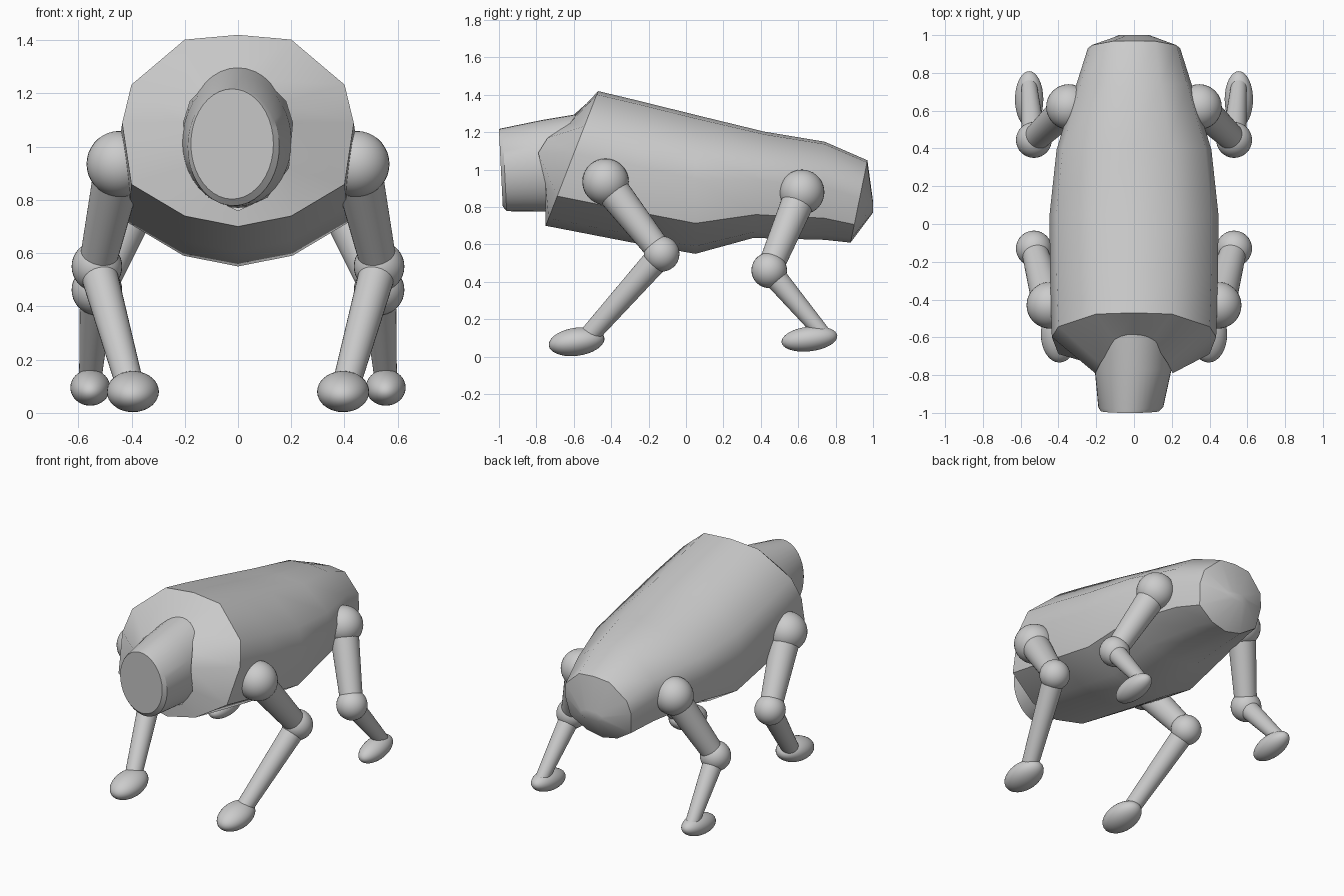
import bpy, bmesh, math
from mathutils import Vector, Matrix

if "Cube" in bpy.data.objects:
    bpy.data.objects.remove(bpy.data.objects["Cube"])


def loft(name, rings, cap_start, cap_end, angle):
    """Skin a list of equal-length point rings."""
    bm = bmesh.new()
    vs = [[bm.verts.new(p) for p in r] for r in rings]
    n = len(vs[0])
    for a, b in zip(vs, vs[1:]):
        for i in range(n):
            j = (i + 1) % n
            bm.faces.new((a[i], a[j], b[j], b[i]))
    if cap_start:
        bm.faces.new(vs[0])
    if cap_end:
        bm.faces.new(vs[-1])
    bmesh.ops.recalc_face_normals(bm, faces=bm.faces)
    finish(name, bm, angle)


def finish(name, bm, angle=40):
    me = bpy.data.meshes.new(name)
    bm.to_mesh(me)
    bm.free()
    ob = bpy.data.objects.new(name, me)
    bpy.context.collection.objects.link(ob)
    bpy.ops.object.select_all(action='DESELECT')
    ob.select_set(True)
    bpy.context.view_layer.objects.active = ob
    bpy.ops.object.shade_smooth_by_angle(angle=math.radians(angle))


def limb(name, a, b, r1, r2):
    """Tapered cylinder between two points."""
    a, b = Vector(a), Vector(b)
    d = b - a
    m = Matrix.Translation((a + b) / 2) @ d.to_track_quat('Z', 'Y').to_matrix().to_4x4()
    bm = bmesh.new()
    bmesh.ops.create_cone(bm, cap_ends=True, segments=32, radius1=r1, radius2=r2,
                          depth=d.length, matrix=m)
    finish(name, bm)


def ball(name, c, size, pitch=0):
    """Sphere or ellipsoid, pitched about x."""
    m = (Matrix.Translation(c) @ Matrix.Rotation(math.radians(pitch), 4, 'X')
         @ Matrix.Diagonal((*size, 1)))
    bm = bmesh.new()
    bmesh.ops.create_uvsphere(bm, u_segments=32, v_segments=18, radius=1, matrix=m)
    finish(name, bm)


def mirror_ring(half):
    return half + [(-x, y, z) for x, y, z in half[-2:0:-1]]


# Body: twelve-sided sections (half-width, top y/z, bottom y/z)
PROFILE = [(0, 1), (.46, .975), (.92, .74), (1, .54), (.92, .22), (.46, .055), (0, 0)]
STATIONS = [(.435, -.47, 1.42, -.75, .70),
            (.445, -.26, 1.37, -.26, .605),
            (.447, .05, 1.293, .05, .55),
            (.41, .42, 1.203, .36, .635),
            (.305, .74, 1.15, .74, .625),
            (.245, .97, 1.05, .88, .61)]
neck = [(0, -.61, 1.27), (.1, -.62, 1.25), (.18, -.74, 1.17), (.205, -.79, 1.09),
        (.19, -.75, .92), (.11, -.75, .81), (0, -.75, .76)]
body = [mirror_ring(neck)]
for w, yt, zt, yb, zb in STATIONS:
    body.append(mirror_ring([(w * u, yb + (yt - yb) * t, zb + (zt - zb) * t)
                             for u, t in PROFILE]))
body.append(mirror_ring([(.08 * u, 1.0, .77 + .06 * t) for u, t in PROFILE]))
loft("body", body, False, True, 38)

# Head: blunt tapered oval, slightly turned to one side
head = []
for y, cx, cz, rx, rz in [(-.99, -.022, 1.01, .155, .207), (-.97, -.017, 1.0, .172, .222),
                          (-.76, -.004, 1.02, .205, .245), (-.55, 0, 1.035, .212, .265)]:
    head.append([(cx + rx * math.cos(a), y - .05 * rz * math.sin(a), cz + rz * math.sin(a))
                 for a in (i * math.tau / 40 for i in range(40))])
loft("head", head, True, True, 30)

# Legs: joint positions for the +x side, mirrored
LEGS = {
    "front": dict(top=(.445, -.43, .935), knee=(.53, -.13, .55), ankle=(.405, -.53, .10),
                  foot=(.395, -.585, .08), r=(.124, .095), up=(.093, .068), low=(.07, .052),
                  size=(.098, .15, .075), pitch=8),
    "rear": dict(top=(.345, .62, .88), knee=(.53, .445, .462), ankle=(.555, .73, .125),
                 foot=(.555, .66, .095), r=(.12, .095), up=(.09, .068), low=(.064, .042),
                 size=(.075, .15, .066), pitch=7),
}
for s, side in ((1, "right"), (-1, "left")):
    for pos, L in LEGS.items():
        top, knee, ankle, foot = [(s * p[0], p[1], p[2])
                                  for p in (L["top"], L["knee"], L["ankle"], L["foot"])]
        tag = f"{pos}_{side}"
        ball(tag + "_hip_joint", top, (L["r"][0],) * 3)
        ball(tag + "_knee_joint", knee, (L["r"][1],) * 3)
        limb(tag + "_upper_leg", top, knee, *L["up"])
        limb(tag + "_lower_leg", knee, ankle, *L["low"])
        ball(tag + "_foot", foot, L["size"], L["pitch"])
